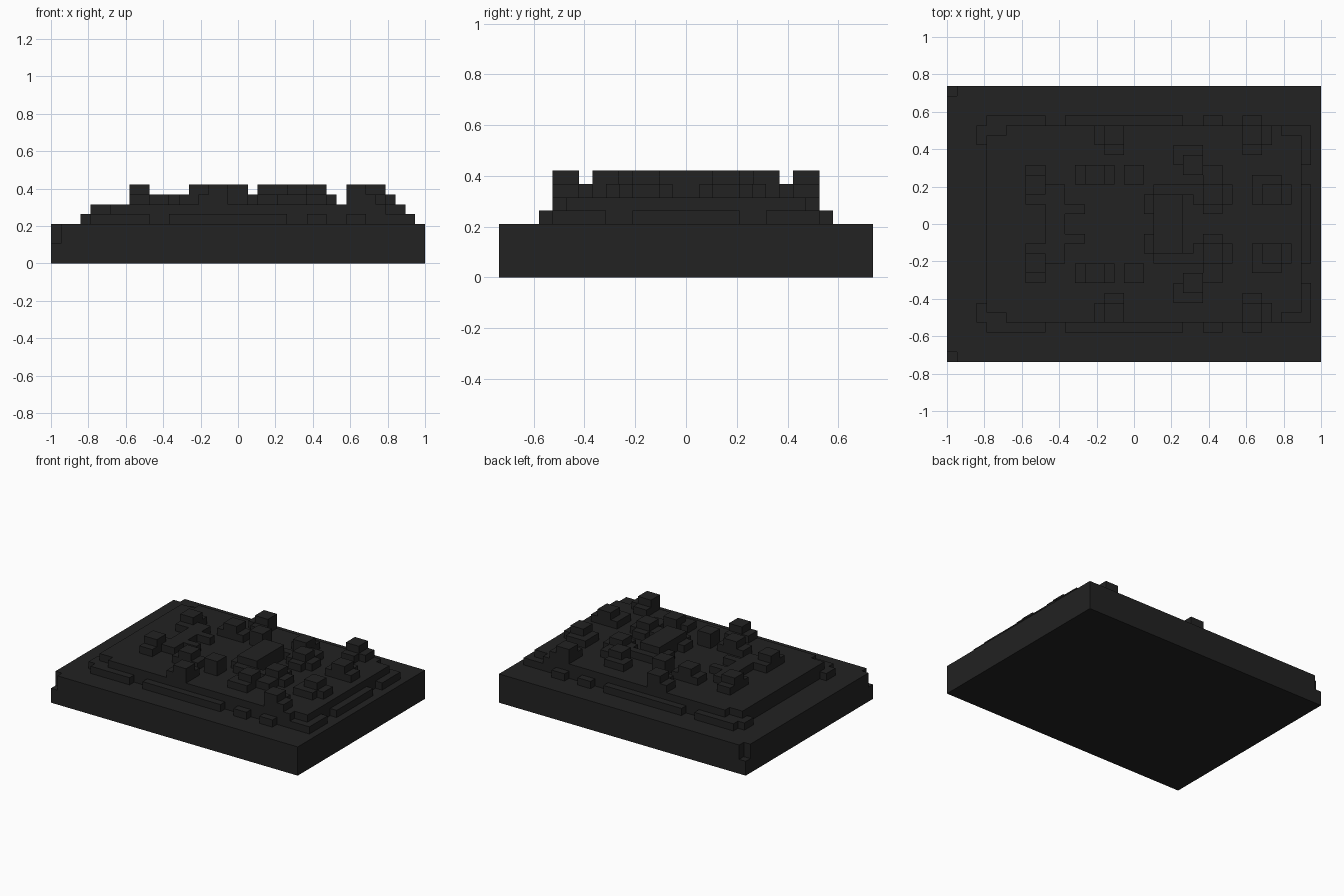
import bpy
import bmesh

cube = bpy.data.objects.get("Cube")
if cube:
    bpy.data.objects.remove(cube, do_unlink=True)

U = 2 / 38  # one grid step; all coordinates below are in grid steps

mat = bpy.data.materials.new("charcoal_black")
mat.use_nodes = True
COLOUR = (0.016, 0.016, 0.016, 1)
mat.diffuse_color = COLOUR
mat.node_tree.nodes["Principled BSDF"].inputs["Base Color"].default_value = COLOUR


def finish(name, bm):
    bmesh.ops.recalc_face_normals(bm, faces=bm.faces)
    mesh = bpy.data.meshes.new(name)
    bm.to_mesh(mesh)
    bm.free()
    mesh.materials.append(mat)
    obj = bpy.data.objects.new(name, mesh)
    bpy.context.collection.objects.link(obj)
    return obj


def extrude_outline(bm, outline, z0, z1):
    face = bm.faces.new([bm.verts.new((x * U, y * U, z0 * U)) for x, y in outline])
    out = bmesh.ops.extrude_face_region(bm, geom=[face])["geom"]
    verts = [v for v in out if isinstance(v, bmesh.types.BMVert)]
    bmesh.ops.translate(bm, verts=verts, vec=(0, 0, (z1 - z0) * U))


def rect(x0, x1, y0, y1):
    return [(x0, y0), (x1, y0), (x1, y1), (x0, y1)]


def notched(x0, x1, y, left, right):
    """Rectangle with its left and right corners cut in by the given widths, one step deep."""
    half = [(x0, y - 1), (x0 + left, y - 1), (x0 + left, y)]
    half += [(x1 - right, y), (x1 - right, y - 1), (x1, y - 1)] if right else [(x1, y)]
    return half + [(px, -py) for px, py in reversed(half)]


def layer(name, outline, z0, z1):
    bm = bmesh.new()
    extrude_outline(bm, outline, z0, z1)
    return finish(name, bm)


def cluster(name, boxes, mirror=True):
    """Boxes (x0, x1, y0, y1, top) standing on the given floor, mirrored across y."""
    floor = 4 if "rim" in name else 6
    for side in ((("back", 1), ("front", -1)) if mirror else (("middle", 1),)):
        bm = bmesh.new()
        for x0, x1, y0, y1, top in boxes:
            extrude_outline(bm, rect(x0, x1, *sorted((y0 * side[1], y1 * side[1]))), floor, top)
        finish(f"{name}_{side[0]}", bm)


# Thick base, with small cuts in the upper left corners
layer("base_lower", rect(-19, 19, -14, 14), 0, 2)
layer("base_upper", notched(-19, 19, 14, 1, 0), 2, 4)

# Raised deck, with corner cuts in its upper layer
layer("deck_lower", rect(-15, 17, -10, 10), 4, 5)
layer("deck_upper", notched(-15, 17, 10, 2, 2), 5, 6)

# Low rim pieces around the deck
cluster("rim_long", [(-15, -9, 10, 11, 5), (-7, 5, 10, 11, 5),
                     (7, 9, 10, 11, 5), (11, 13, 10, 11, 5)])
cluster("rim_ends", [(-16, -15, 8, 10, 5), (17, 18, 6, 10, 5)])
cluster("rim_right", [(17, 18, -4, 4, 5)], mirror=False)

# Tall edge blocks with low steps beside them
for label, x in (("left", -3), ("right", 11)):
    side = (x - 1, x) if x < 0 else (x + 2, x + 3)
    cluster(f"edge_block_{label}", [(x, x + 2, 8, 10, 8), (x, x + 2, 7, 8, 7),
                                    (*side, 8, 10, 7)])

# Blocks scattered over the deck
cluster("far_left_block", [(-11, -9, 3, 5, 8), (-11, -9, 5, 6, 7), (-11, -9, 2, 3, 7)])
cluster("stepped_block", [(-5, -3, 4, 6, 8), (-6, -5, 4, 6, 7), (-3, -2, 4, 6, 7)])
cluster("plain_block", [(-1, 1, 4, 6, 8)])
cluster("corner_block", [(5, 7, 5, 7, 8), (4, 7, 7, 8, 7), (4, 5, 6, 7, 7)])
cluster("inner_right_block", [(7, 9, 2, 4, 8), (9, 10, 2, 4, 7), (6, 7, 2, 4, 7),
                              (7, 9, 1, 2, 7), (7, 9, 4, 6, 7)])
cluster("outer_right_block", [(13, 15, 2, 4, 8), (15, 16, 2, 4, 7),
                              (12, 15, 4, 5, 7), (12, 13, 2, 4, 7)])

# Central raised slabs with their prongs
cluster("left_slab", [(-9, -7, -4, 4, 7)], mirror=False)
cluster("left_slab_prong", [(-7, -5, 1, 2, 7)])
cluster("centre_slab", [(2, 5, -3, 3, 8)], mirror=False)
cluster("centre_slab_prong", [(1, 2, 1, 3, 7), (2, 6, 3, 4, 7)])
